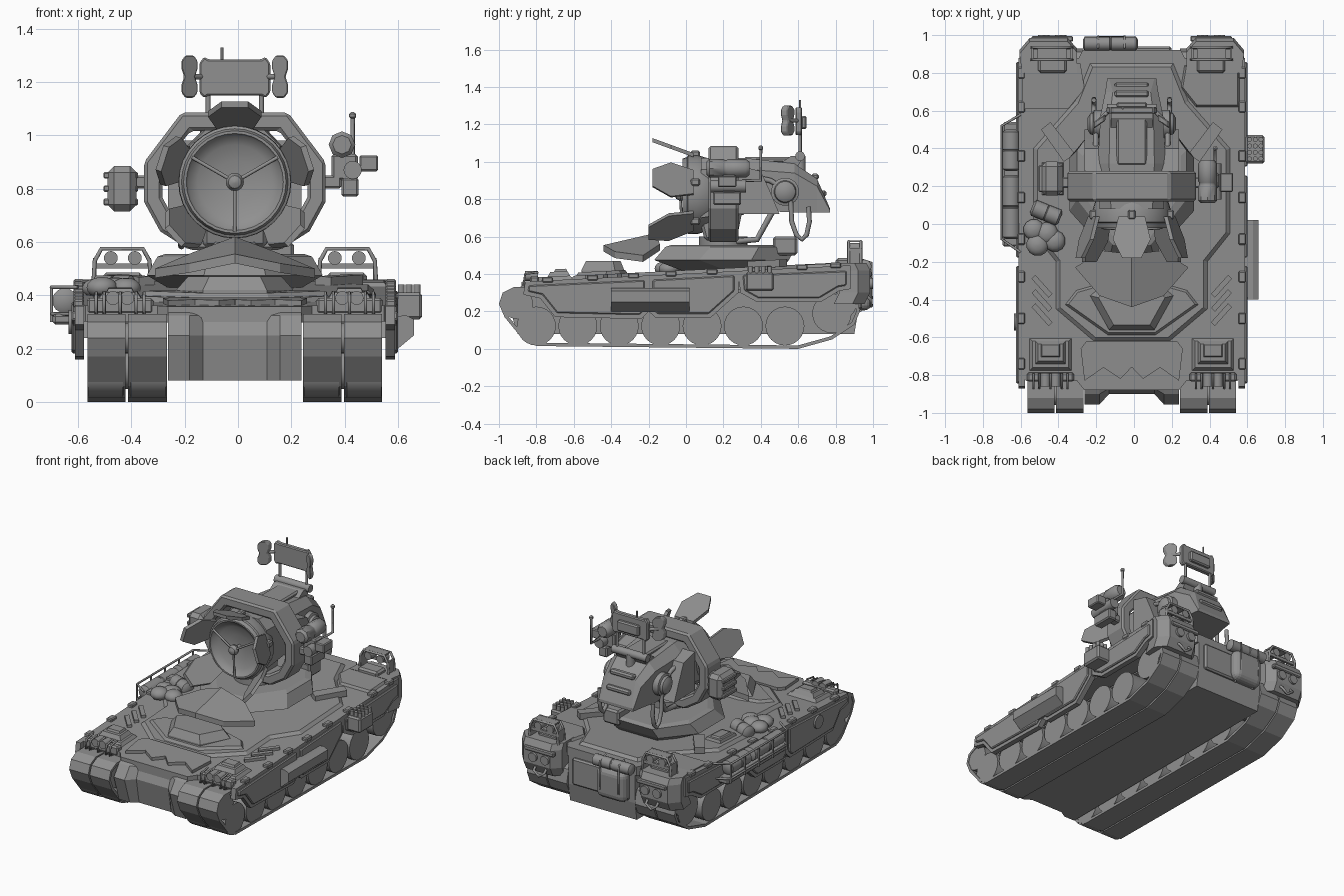
import bpy, bmesh, math, random
from mathutils import Vector as V

if "Cube" in bpy.data.objects:
    bpy.data.objects.remove(bpy.data.objects["Cube"])
random.seed(3)
CX = -0.012
SIDES = ((-1, "left"), (1, "right"))

def make(name, verts, faces, smooth=False):
    bm = bmesh.new()
    vs = [bm.verts.new(v) for v in verts]
    for f in faces:
        bm.faces.new([vs[i] for i in f])
    bmesh.ops.recalc_face_normals(bm, faces=bm.faces)
    me = bpy.data.meshes.new(name)
    bm.to_mesh(me); bm.free()
    ob = bpy.data.objects.new(name, me)
    bpy.context.collection.objects.link(ob)
    if smooth:
        bpy.ops.object.select_all(action='DESELECT')
        ob.select_set(True)
        bpy.context.view_layer.objects.active = ob
        bpy.ops.object.shade_smooth_by_angle(angle=math.radians(40))
    return ob

def loft(name, rings, wrap=False, smooth=False):
    n, m = len(rings[0]), len(rings)
    verts = [p for r in rings for p in r]
    faces = [(i*n+j, i*n+(j+1) % n, (i+1) % m*n+(j+1) % n, (i+1) % m*n+j)
             for i in range(m if wrap else m-1) for j in range(n)]
    if not wrap:
        faces += [list(range(n)), list(range((m-1)*n, m*n))]
    return make(name, verts, faces, smooth)

def at(axis, p, d):
    return {'x': (d, p[0], p[1]), 'y': (p[0], d, p[1]), 'z': (p[0], p[1], d)}[axis]

def prism(name, pts, axis, a, b):
    return loft(name, [[at(axis, p, d) for p in pts] for d in (a, b)])

def bevel(ob, w, seg=1):
    md = ob.modifiers.new("bevel", 'BEVEL'); md.width = w; md.segments = seg
    return ob

def box(name, c, s, bev=0):
    x, y, z = [k/2 for k in s]
    ob = prism(name, [(-x, -y), (x, -y), (x, y), (-x, y)], 'z', -z, z)
    ob.location = c
    return bevel(ob, bev) if bev else ob

def spin(name, a, b, prof, n=20):
    """Revolve (distance along a->b, radius) pairs."""
    a, b = V(a), V(b); d = (b-a).normalized()
    u = d.orthogonal().normalized(); w = d.cross(u)
    return loft(name, [[a+d*t+(u*math.cos(k*math.tau/n)+w*math.sin(k*math.tau/n))*r
                        for k in range(n)] for t, r in prof], smooth=True)

def cyl(name, a, b, r, n=16):
    return spin(name, a, b, [(0, r), ((V(b)-V(a)).length, r)], n)

def roll(name, a, b, r):
    L = (V(b)-V(a)).length
    return spin(name, a, b, [(0, r*.6), (r*.25, r), (L*.48, r), (L*.49, r*.9), (L*.51, r*.9),
                             (L*.52, r), (L-r*.25, r), (L, r*.6)], 14)

def tube(name, pts, r):
    cu = bpy.data.curves.new(name, 'CURVE'); cu.dimensions = '3D'
    cu.bevel_depth = r; cu.bevel_resolution = 2; cu.use_fill_caps = True
    sp = cu.splines.new('POLY'); sp.points.add(len(pts)-1)
    for q, p in zip(sp.points, pts):
        q.co = (*p, 1)
    bpy.context.collection.objects.link(bpy.data.objects.new(name, cu))

def inset(pts, d):
    out = []
    for i, p in enumerate(pts):
        p = V(p); e1 = (p-V(pts[i-1])).normalized(); e2 = (V(pts[(i+1) % len(pts)])-p).normalized()
        n1, n2 = V((-e1.y, e1.x)), V((-e2.y, e2.x))
        out.append(p+d*(n1+n2)/(1+n1.dot(n2)))
    return out

def ring(name, outer, d, axis, a, b):
    inner = inset(outer, d)
    return loft(name, [[at(axis, p, t) for p in q] for q, t in
                       ((outer, a), (inner, a), (inner, b), (outer, b))], wrap=True)

def sx(half):  # mirror a half outline (x > 0) about the centre line
    return [(CX+x, y) for x, y in half] + [(CX-x, y) for x, y in reversed(half)]

def deck(y):  # deck height
    return 0.36+0.05*(y+0.85)

def slab(name, pts, lo, hi, shrink=0.0):
    """Plate following the deck slope; lo and hi are offsets from the deck."""
    top = inset(pts, shrink) if shrink else pts
    return loft(name, [[(x, y, deck(y)+lo) for x, y in pts], [(x, y, deck(y)+hi) for x, y in top]])

def rect(x, y, w, h):
    return [(x-w/2, y-h/2), (x+w/2, y-h/2), (x+w/2, y+h/2), (x-w/2, y+h/2)]

# hull core, faceted nose, deck and raised deck plates
prism("hull_core", [(-.84, .08), (.9, .08), (.92, .2), (.92, .42), (-.7, .36), (-.86, .33)], 'x', CX-.25, CX+.25)
loft("nose", [[(x, y, z) for x, y in sx([(.12, b), (.17, a), (.25, a), (.25, -.8)])]
              for z, a, b in ((.08, -.9, -.87), (.25, -.955, -.9), (.325, -.9, -.87), (.345, -.86, -.84))])
slab("deck", sx([(.25, -.88), (.29, -.83), (.56, -.83), (.6, -.77), (.6, .88), (.28, .88), (.26, .92)]), -.06, 0)
slab("deck_center", sx([(.2, -.62), (.4, -.45), (.4, -.2), (.52, -.05), (.52, .4), (.3, .65), (.22, .85)]), 0, .018, .02)
slab("front_plate", sx([(.002, -.76), (.06, -.82), (.15, -.76), (.25, -.83), (.27, -.66), (.24, -.62)]), -.02, .02)
# driver visor on the sloping front
slab("visor_collar", sx([(.13, -.6), (.37, -.43), (.3, -.34), (0.16, -.3)]), 0, .035, .025)
loft("visor", [[(CX+x*k, -.43+y*k, z) for x, y in ((-.12, -.13), (.12, -.13), (.22, .05), (.16, .1), (-.16, .1), (-.22, .05))]
               for k, z in ((1, .39), (1, .42), (.8, .47))])
for s, n in SIDES:
    X = lambda v: CX+s*v
    # tracks and wheels
    belt = [(-.8, .015), (.6, 0), (.78, .05), (.9, .13), (.93, .2), (.91, .29), (.85, .315), (-.92, .33), (-.98, .3), (-1, .24), (-.97, .17), (-.88, .06)]
    for k, (a, b) in enumerate(((.255, .4), (.41, .553))):
        ring(f"track_{n}_{k}", belt, .018, 'x', X(a), X(b))
    for k, (y, z, r) in enumerate([(-.9, .24, .082)]+[(-.8+.2215*i, .122, .104) for i in range(7)]+[(.78, .19, .105), (.84, .235, .07)]):
        spin(f"wheel_{n}_{k}", (X(.26), y, z), (X(.55), y, z), [(0, r), (.13, r), (.14, r*.7), (.15, r*.7), (.16, r), (.29, r)], 24)
    # side skirts with raised panels
    skirts = ([(-.86, .36), (-.87, .29), (-.78, .27), (-.7, .17), (-.24, .16), (-.2, .2), (-.2, .39)],
              [(-.2, .39), (-.2, .2), (-.16, .165), (.13, .165), (.28, .3), (.28, .415)],
              [(.28, .415), (.29, .3), (.38, .25), (.72, .25), (.82, .31), (.88, .32), (.88, .44)])
    for k, p in enumerate(skirts):
        prism(f"skirt_{n}_{k}", p, 'x', X(.565), X(.6))
        bevel(prism(f"skirt_panel_{n}_{k}", inset(p, .022), 'x', X(.59), X(.612)), .006)
    for k, y in enumerate((-.74, -.5, -.28, -.08, .14, .36, .62, .8)):
        box(f"latch_{n}_{k}", (X(.585), y, deck(y)+.003), (.04, .06, .03), .006)
    # front fender hatch, headlights and brush guard
    hx = X(.43)
    slab("front_hatch_base_"+n, rect(hx, -.69, .22, .17), 0, .02, .015)
    slab("front_hatch_"+n, rect(hx, -.68, .16, .12), .02, .045, .015)
    slab("front_hatch_lid_"+n, rect(hx, -.67, .1, .07), .045, .058, .006)
    box("headlight_bar_"+n, (hx, -.81, .36), (.25, .05, .06), .01)
    for k, d in enumerate((-.027, .027)):
        cyl(f"headlight_{n}_{k}", (hx+d, -.86, .39), (hx+d, -.79, .39), .026)
    for k, d in enumerate((-.09, -.06, 0, .06, .09)):
        tube(f"guard_{n}_{k}", [(hx+d, -.79, .41), (hx+d, -.86, .4), (hx+d, -.87, .34), (hx+d, -.82, .33)], .006)
    # slanted vents and chevron plates
    for k in range(3):
        y = -.47+.075*k
        slab(f"vent_{n}_{k}", [(X(a), y+b) for a, b in ((.42, -.05), (.44, -.07), (.53, .03), (.51, .05))], 0, .018)
    slab("chevron_"+n, [(X(a), b) for a, b in ((.3, .37), (.43, .54), (.48, .5), (.36, .33))], .01, .05)
    # rear corner pods with lamp guard
    pod = [(X(a), b) for a, b in ((.29, .82), (.58, .82), (.595, .92), (.54, .985), (.34, .985), (.29, .93))]
    loft("rear_pod_"+n, [[(x, y-d, z) for x, y in pod] for z, d in ((.24, .03), (.3, 0), (.42, 0), (.46, .02))])
    slab("rear_deck_plate_"+n, [(X(a), b) for a, b in ((.26, .72), (.34, .62), (.57, .62), (.57, .84), (.28, .84))], 0, .015, .01)
    box("rear_hatch_"+n, (X(.42), .85, .465), (.15, .1, .04), .012)
    for k, y in enumerate((.87, .935)):
        tube(f"lamp_guard_{n}_{k}", [(X(a), y, z) for a, z in ((.315, .45), (.32, .53), (.345, .575), (.5, .575), (.525, .53), (.53, .45))], .008)
    for k, a in enumerate((.32, .525)):
        box(f"lamp_guard_side_{n}_{k}", (X(a), .903, .5), (.012, .07, .08))
    box("lamp_guard_top_"+n, (X(.422), .903, .575), (.155, .07, .01))
    box("lamp_bar_"+n, (X(.42), .93, .51), (.2, .015, .02))
    for k, d in enumerate((.375, .465)):
        cyl(f"rear_lamp_{n}_{k}", (X(d), .87, .54), (X(d), .94, .54), .026)
        cyl(f"tail_lamp_{n}_{k}", (X(d), .97, .35), (X(d), 1, .35), .03)
    box("tail_bracket_"+n, (X(.42), .98, .4), (.22, .03, .03), .006)
    tube("tow_hook_"+n, [(X(.38), .97, .28), (X(.38), .99, .26), (X(.42), .99, .23), (X(.46), .99, .26), (X(.46), .97, .28)], .009)

# rear plate luggage
box("rear_panel", (CX, .925, .3), (.42, .03, .18), .01)
roll("rear_bedroll", (-.27, .955, .44), (.02, .955, .44), .037)
bevel(box("rear_pack", (-.12, .95, .31), (.22, .09, .21)), .044, 4)
for k, d in enumerate((-.19, -.05)):
    tube(f"rear_strap_{k}", [(d, .93, .48), (d, .992, .46), (d, .993, .27), (d, .93, .2)], .006)
# left cargo rack with rolls and bags
roll("cargo_roll_rear", (-.65, .28, .38), (-.65, .5, .38), .047)
roll("cargo_roll_front", (-.65, -.08, .38), (-.65, .26, .38), .047)
box("rack_floor", (-.65, .21, .31), (.09, .66, .04), .01)
for k, z in enumerate((.33, .43)):
    tube(f"rack_rail_{k}", [(-.6, -.15, z), (-.7, -.08, z), (-.7, .52, z), (-.6, .58, z)], .007)
for k in range(5):
    tube(f"rack_post_{k}", [(-.7, -.08+.15*k, .3), (-.7, -.08+.15*k, .43)], .006)
roll("cargo_roll_top", (-.54, .09, .43), (-.39, .03, .43), .045)
for k, (x, y) in enumerate(((-.53, -.03), (-.46, -.05), (-.42, -.09), (-.51, -.11))):
    r = random.uniform(.05, .06)
    spin(f"sack_{k}", (x, y, .39), (x, y, .5), [(.7*(r-r*math.cos(t*math.pi/8)), r*math.sin(t*math.pi/8)+.004) for t in range(9)], 12)
slab("left_hatch_base", rect(-.43, .24, .12, .18), .01, .035, .01)
slab("left_hatch", rect(-.43, .24, .08, .13), .03, .045, .01)
# right side stowage
prism("right_side_box", [(.58, .32), (.58, .2), (.6, .2), (.66, .25), (.66, .31), (.63, .325)], 'y', -.4, .02)
box("canister_rack", (.64, .395, .36), (.1, .15, .1), .01)
for i in range(3):
    for j in range(4):
        cyl(f"canister_{i}_{j}", (.612+.03*i, .345+.034*j, .4), (.612+.03*i, .345+.034*j, .44), .013, 10)
cyl("left_tool", (-.6, -.52, .3), (-.635, -.52, .3), .045)

# turret base ring
def octa(hx, y0, y1, z, c=.35):
    return [(CX+x, y, z) for x, y in ((-hx*c, y0), (hx*c, y0), (hx, y0+.24), (hx, y1-.2), (hx*.5, y1),
                                      (-hx*.5, y1), (-hx, y1-.2), (-hx, y0+.24))]
loft("turret_base", [octa(.22, 0, .5, .41), octa(.33, -.17, .55, .475), octa(.29, -.11, .59, .545), octa(.26, -.08, .56, .555)])
cyl("turret_pivot", (CX, .2, .54), (CX, .2, .6), .13, 24)
bevel(prism("turret_column", [(.1, .58), (.27, .58), (.31, .78), (.05, .78)], 'x', CX-.12, CX+.12), .015)
# folded armour roof below the dish
for s, n in SIDES:
    X = lambda v: CX+s*v
    q = [(CX, -.16, .62), (CX, -.44, .555), (X(.17), -.38, .52), (X(.3), -.23, .5), (X(.16), -.14, .56)]
    loft("mantle_"+n, [q, [(x, y, z-.035) for x, y, z in q]])
    tube("column_strut_"+n, [(X(.1), .27, .575), (X(.1), .38, .585), (X(.1), .46, .73)], .016)
# turret head: lofted rear hood
def hood(y, w, z0, z1, c):
    return [(CX+x, y, z) for x, z in ((-w, z0), (w, z0), (w, z1-c), (w-c, z1), (-w+c, z1), (-w, z1-c))]
loft("turret_head", [hood(.08, .17, .7, 1.02, .06), hood(.32, .18, .74, 1.02, .06), hood(.58, .165, .73, .99, .05),
                     hood(.7, .14, .73, .91, .04), hood(.77, .13, .73, .75, .01)])
box("head_roof_panel", (CX, .45, 1.01), (.16, .28, .03), .01)
for k, (y, z) in enumerate(((.69, .92), (.73, .83))):
    box(f"head_rear_slat_{k}", (CX, y, z), (.18, .04, .035), .01)
prism("head_rear_spine", [(.6, .98), (.63, 1.03), (.56, 1.03), (.5, .99)], 'x', CX-.11, CX+.11)
# octagonal frame around the dish
frame = [(CX+x, z) for x, z in ((-.17, .57), (.17, .57), (.28, .64), (.34, .75), (.34, .9), (.2, 1.085), (-.2, 1.085), (-.34, .9), (-.34, .75), (-.28, .64))]
bevel(ring("dish_frame", frame, .068, 'y', .12, .28), .012)
box("frame_top_block", (CX, .2, 1.055), (.2, .14, .06), .012)
# dish: shallow bowl, spokes and hub
Z = .825
spin("dish_bowl", (CX, -.02, Z), (CX, .3, Z), [(.055, .01), (.047, .08), (.033, .14), (.013, .175), (.0, .182), (0, .192),
     (.025, .2), (.03, .21), (.08, .212), (.15, .19), (.2, .15), (.24, .1)], 32)
spin("dish_hub", (CX, -.06, Z), (CX, .07, Z), [(0, .005), (.008, .024), (.03, .034), (.05, .028), (.06, .014), (.12, .014)], 16)
for k, deg in enumerate((30, 150, 270)):
    c, d = math.cos(math.radians(deg)), math.sin(math.radians(deg))
    tube(f"dish_spoke_{k}", [(CX+c*.185, -.02, Z+d*.185), (CX+c*.02, -.03, Z+d*.02)], .007)
# armour petals opened around the dish
for k, (deg, w, r1, y1) in enumerate(((90, .1, .28, -.18), (162, .095, .275, -.18), (18, .095, .275, -.18),
                                      (222, .09, .29, -.2), (318, .09, .29, -.2))):
    a = math.radians(deg); c, d = math.cos(a), math.sin(a)
    rings = []
    for off in (0, .022):
        rings.append([(CX+c*(.2+(r1-.2)*t+off)-d*w*u, .04+(y1-.04)*t, Z+d*(.2+(r1-.2)*t+off)+c*w*u)
                      for t, u in ((0, -.7), (0, .7), (.55, 1), (1, .5), (1, -.5), (.55, -1))])
    loft(f"petal_{k}", rings)
    box(f"petal_hinge_{k}", (CX+c*.215, .05, Z+d*.215), (.04, .05, .04), .008)

# side drums and hoses on the head
for s, n in SIDES:
    X = lambda v: CX+s*v
    spin("head_drum_"+n, (X(.14), .53, .84), (X(.24), .53, .84), [(0, .075), (.06, .075), (.065, .06), (.08, .055), (.095, .03)], 20)
    tube("drum_link_"+n, [(X(.19), .36, .92), (X(.19), .45, .9), (X(.19), .5, .87)], .014)
    tube("hose_"+n, [(X(.2), y, z) for y, z in ((.56, .79), (.565, .68), (.59, .61), (.62, .585), (.645, .61), (.66, .68), (.655, .76))], .013)
    box("frame_arm_"+n, (X(.36), .22, .825), (.08, .06, .05), .008)
    prism("head_cheek_"+n, [(.28, .72), (.5, .72), (.45, .84), (.4, .95), (.28, .98)], 'x', X(.15), X(.25))
box("hose_box", (.15, .53, .55), (.12, .13, .1), .012)
# left sensor box
bevel(box("left_sensor", (-.435, .24, .8), (.11, .18, .17)), .025)
for k, z in enumerate((.75, .8, .85)):
    box(f"left_sensor_rib_{k}", (-.44, .24, z), (.13, .14, .025), .005)
# right sensor cluster with whip antenna
spin("right_sensor_pod", (.39, .11, .965), (.39, .34, .965), [(0, .035), (.015, .05), (.09, .05), (.095, .046), (.11, .046), (.115, .05), (.21, .05), (.23, .035)], 8)
cyl("right_sensor_scope", (.43, .13, .87), (.43, .32, .87), .034)
box("right_sensor_box", (.42, .22, .805), (.065, .15, .07), .008)
box("right_sensor_ear", (.49, .22, .895), (.07, .1, .06), .006)
box("right_sensor_bracket", (.4, .23, .88), (.1, .08, .1), .01)
tube("whip_antenna", [(.43, .3, .9), (.43, .4, .9), (.43, .4, 1.07)], .008)
spin("whip_tip", (.43, .4, 1.06), (.43, .4, 1.09), [(0, .004), (.008, .013), (.02, .013), (.028, .004)], 10)

# radar mast
cyl("mast_beam", (CX-.13, .61, 1.03), (CX+.13, .61, 1.03), .026)
cyl("mast_post", (CX, .61, .95), (CX, .61, 1.03), .03)
for s, n in SIDES:
    X = lambda v: CX+s*v
    tube("mast_leg_"+n, [(X(.1), .61, 1.03), (X(.1), .61, 1.15)], .009)
    ear = [(X(a), z) for a, z in ((.14, 1.16), (.155, 1.14), (.185, 1.14), (.2, 1.16), (.2, 1.19), (.19, 1.22), (.2, 1.25),
                                  (.2, 1.28), (.185, 1.3), (.155, 1.3), (.14, 1.28), (.14, 1.25), (.15, 1.22), (.14, 1.19))]
    bevel(loft("radar_ear_"+n, [[(x, y+abs(x-CX)*-.7, z) for x, z in ear] for y in (.645, .68)]), .005)
    tube("radar_ear_arm_"+n, [(X(.11), .61, 1.22), (X(.17), .55, 1.22)], .011)
panel = sx([(.1, 1.15), (.115, 1.14), (.133, 1.16), (.133, 1.27), (.115, 1.295), (.1, 1.285)])
bevel(prism("radar_panel", panel, 'y', .585, .62), .006)
box("radar_back_box", (CX, .63, 1.21), (.16, .03, .07), .008)
tube("radar_antenna", [(-.06, .61, 1.27), (-.06, .61, 1.33)], .005)

# dark grey paint on everything
paint = bpy.data.materials.new("dark_grey_paint")
paint.diffuse_color = (.28, .28, .28, 1)
paint.use_nodes = True
paint.node_tree.nodes["Principled BSDF"].inputs["Base Color"].default_value = paint.diffuse_color
for ob in bpy.context.collection.objects:
    ob.data.materials.append(paint)
